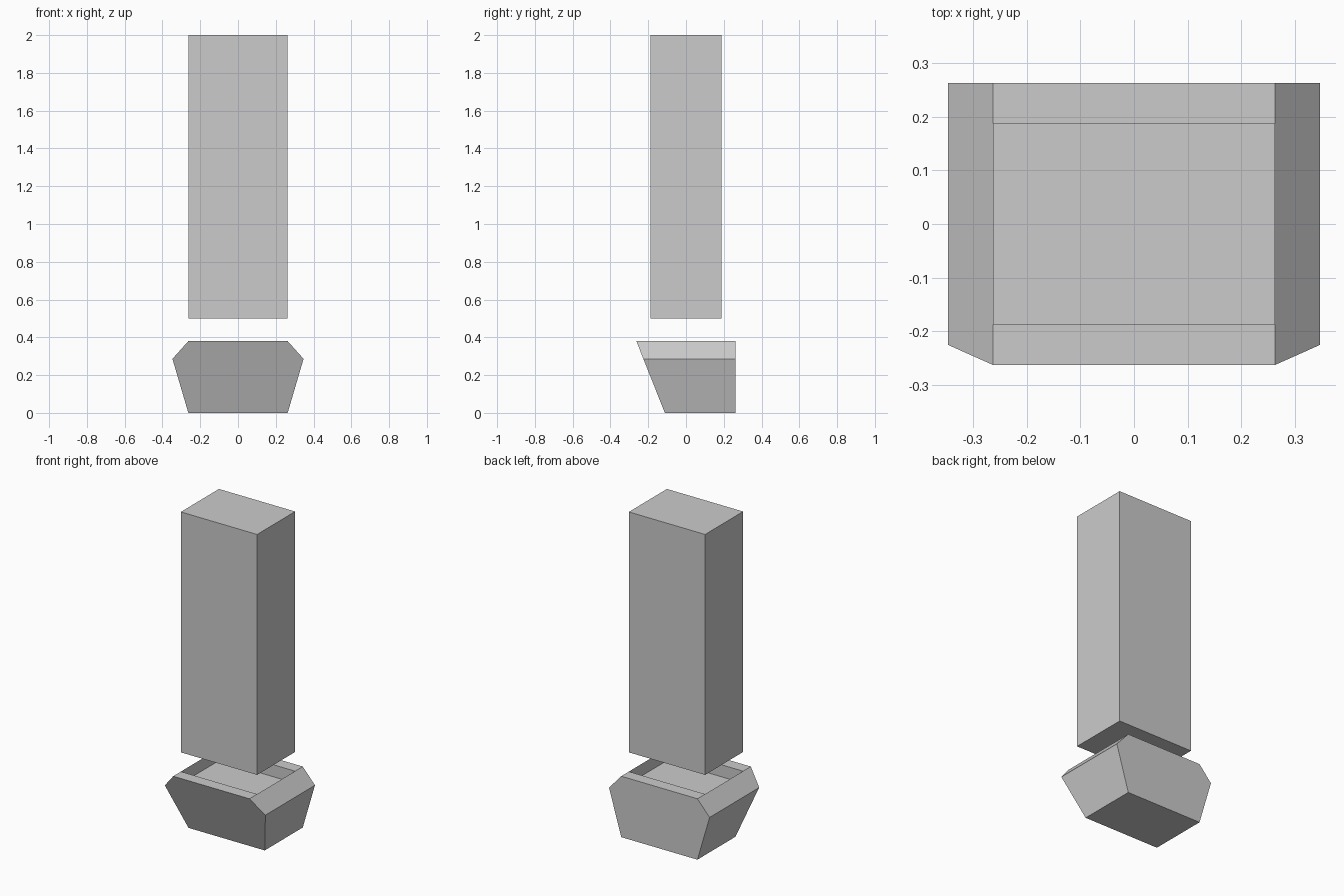
import bpy, bmesh

if "Cube" in bpy.data.objects:
    bpy.data.objects.remove(bpy.data.objects["Cube"])

W, D = 0.263, 0.1875          # half width and half depth of the column
H, SHOULDER = 0.38, 0.286     # base height, widest level
BACK, DEPTH = 0.263, 0.075    # back plane, socket depth


def finish(bm, name):
    bmesh.ops.recalc_face_normals(bm, faces=bm.faces)
    mesh = bpy.data.meshes.new(name)
    bm.to_mesh(mesh)
    bm.free()
    ob = bpy.data.objects.new(name, mesh)
    bpy.context.collection.objects.link(ob)
    return ob


# Tall column floating above the base
bm = bmesh.new()
bmesh.ops.create_cube(bm, size=1)
for v in bm.verts:
    v.co = (v.co.x * 2 * W, v.co.y * 2 * D, 1.25 + v.co.z * 1.5)
finish(bm, "column")

# Base: six-sided profile, flat back, sloping front
profile = [(-W, 0), (W, 0), (0.347, SHOULDER), (W, H), (-W, H), (-0.347, SHOULDER)]
bm = bmesh.new()
front = [bm.verts.new((x, -0.112 - 0.151 * z / H, z)) for x, z in profile]
back = [bm.verts.new((x, BACK, z)) for x, z in profile]
bm.faces.new(front)
bm.faces.new(back)
for i in (0, 1, 5):
    j = (i + 1) % 6
    bm.faces.new((front[i], front[j], back[j], back[i]))

# Rectangular socket sunk into the top, as wide as the top face
corners = [(-W, -D), (W, -D), (W, D), (-W, D)]
rim = [bm.verts.new((x, y, H)) for x, y in corners]
floor = [bm.verts.new((x, y, H - DEPTH)) for x, y in corners]
bm.faces.new(floor)
for i in range(4):
    j = (i + 1) % 4
    bm.faces.new((rim[i], rim[j], floor[j], floor[i]))

# Rim strips and the bevelled shoulders
bm.faces.new((front[4], front[3], rim[1], rim[0]))
bm.faces.new((rim[3], rim[2], back[3], back[4]))
bm.faces.new((front[2], back[2], back[3], rim[2], rim[1], front[3]))
bm.faces.new((front[5], front[4], rim[0], rim[3], back[4], back[5]))
finish(bm, "base")
